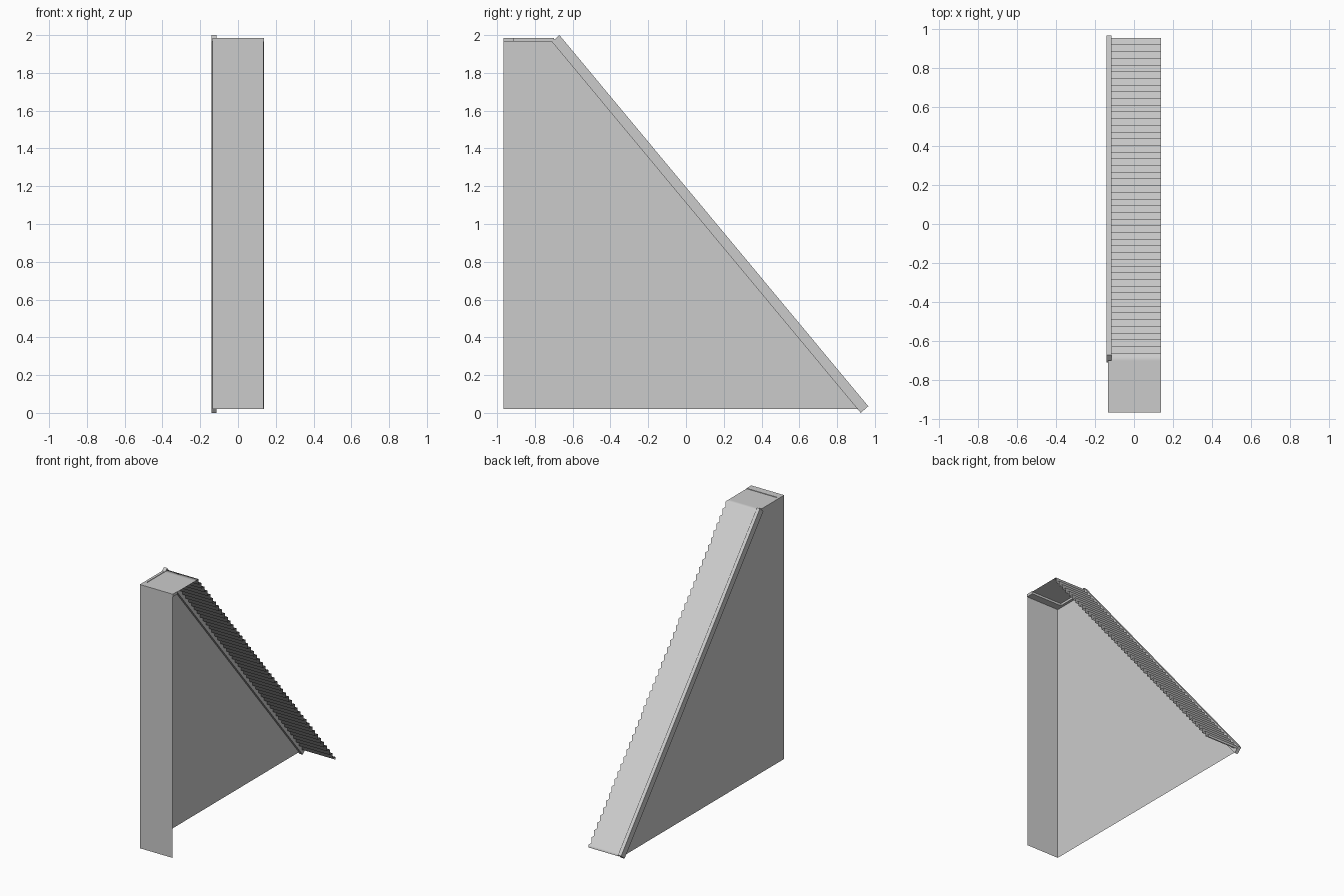
import bpy

cube = bpy.data.objects.get("Cube")
if cube:
    bpy.data.objects.remove(cube, do_unlink=True)

grey = bpy.data.materials.new("light_grey")
grey.use_nodes = True
COLOUR = (0.6, 0.6, 0.6, 1)
grey.diffuse_color = COLOUR
grey.node_tree.nodes["Principled BSDF"].inputs["Base Color"].default_value = COLOUR


def make(name, verts, faces, smooth=False):
    mesh = bpy.data.meshes.new(name)
    mesh.from_pydata(verts, [], faces)
    mesh.materials.append(grey)
    mesh.polygons.foreach_set("use_smooth", [smooth] * len(mesh.polygons))
    mesh.update()
    obj = bpy.data.objects.new(name, mesh)
    bpy.context.collection.objects.link(obj)
    return obj


def sheet(name, path, x0, x1, smooth=False):
    """Sweep an open (y, z) path along x into a thin sheet."""
    n = len(path)
    verts = [(x, y, z) for x in (x0, x1) for y, z in path]
    faces = [(i, i + n, i + n + 1, i + 1) for i in range(n - 1)]
    return make(name, verts, faces, smooth)


def prism(name, outline, x0, x1):
    """Extrude a closed (y, z) outline, counter-clockwise from +x, along x."""
    n = len(outline)
    verts = [(x, y, z) for x in (x0, x1) for y, z in outline]
    faces = [tuple(reversed(range(n))), tuple(range(n, 2 * n))]
    faces += [(i, (i + 1) % n, (i + 1) % n + n, i + n) for i in range(n)]
    return make(name, verts, faces)


def rect(y0, y1, z0, z1):
    return [(y0, z0), (y1, z0), (y1, z1), (y0, z1)]


LEFT, RIGHT = -0.134, 0.138
INNER = -0.115
FRONT, BASE, TOP = -0.965, 0.02, 1.985

# Side wall and front panel
wall = [(FRONT, BASE), (FRONT, TOP), (-0.71, TOP), (-0.71, 1.97), (0.91, BASE)]
make("side_wall", [(LEFT, y, z) for y, z in wall], [range(len(wall))])
sheet("front_panel", [(FRONT, BASE), (FRONT, TOP)], LEFT, RIGHT - 0.002)

# Sloping side beam
prism("stringer", [(0.925, 0), (0.965, 0.035), (-0.67, 2.0), (-0.71, 1.965)],
      -0.141, INNER)

# Landing with its edge beams
prism("landing_front_beam", rect(FRONT, -0.91, 1.965, TOP), LEFT, RIGHT)
prism("landing_side_beam", rect(-0.91, -0.70, 1.965, TOP), LEFT, INNER)
LANDING = 1.981
sheet("landing", [(-0.70, LANDING), (-0.91, LANDING)], INNER, RIGHT)

# Flight of steps as one folded sheet with soft shading
RUN, RISE, COUNT = 0.0343, 0.0413, 48
path = [(-0.70, LANDING)]
for k in range(COUNT):
    y, z = -0.66 + k * RUN, LANDING - k * RISE
    path += [(y, z), (y, max(z - RISE, BASE))]
sheet("steps", path[::-1], INNER, RIGHT, smooth=True)
